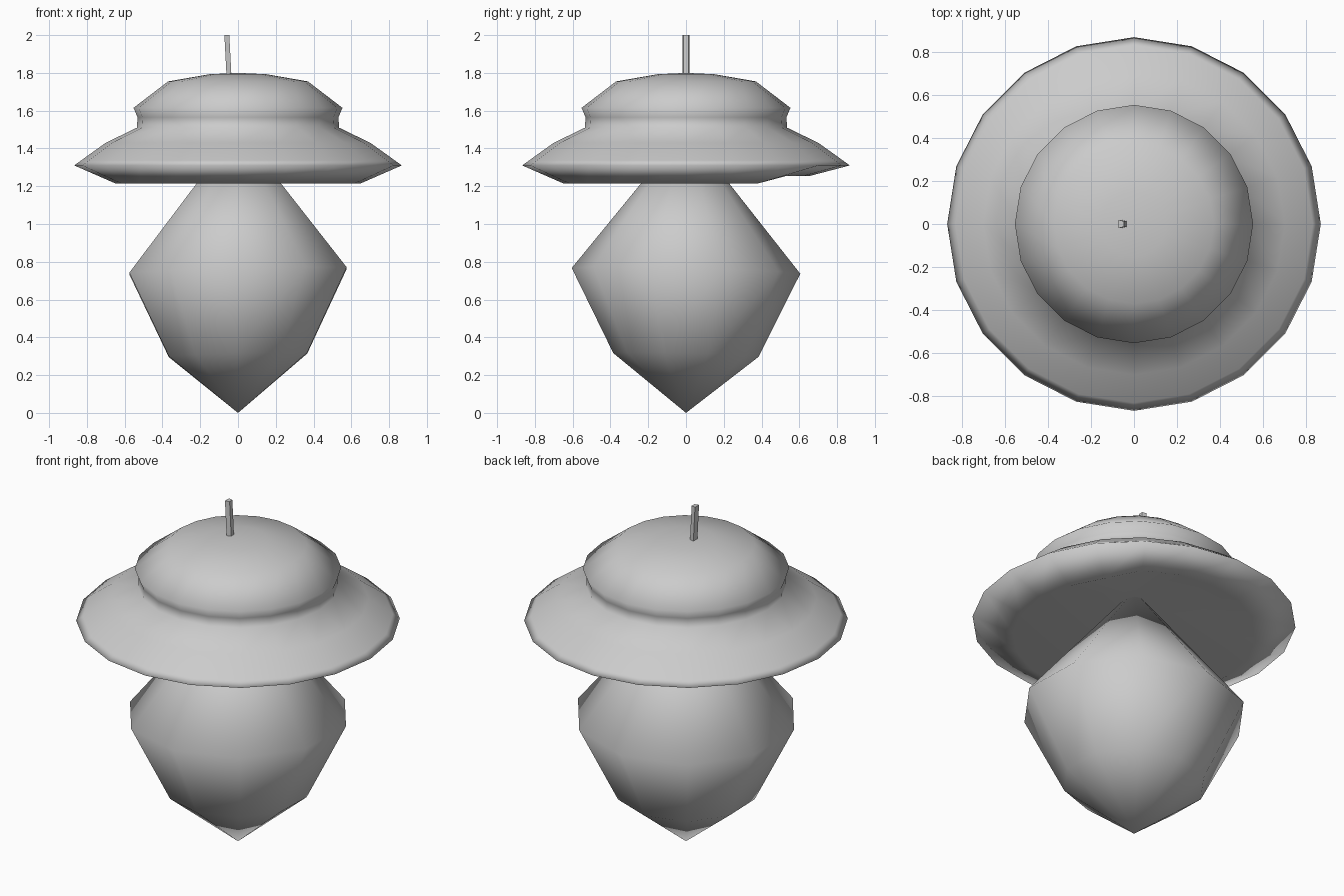
import bpy, bmesh, math

if "Cube" in bpy.data.objects:
    bpy.data.objects.remove(bpy.data.objects["Cube"])


def lathe(name, profile, sides, start, adjust=None):
    """Revolve (radius, z) points around z; zero radius makes a pole."""
    bm = bmesh.new()
    rings = []
    for i, (r, z) in enumerate(profile):
        if r == 0:
            rings.append([bm.verts.new((0, 0, z))] * sides)
            continue
        ring = []
        for k in range(sides):
            a = start + 2 * math.pi * k / sides
            co = (r * math.cos(a), r * math.sin(a), z)
            ring.append(bm.verts.new(adjust(i, *co) if adjust else co))
        rings.append(ring)
    for lo, hi in zip(rings, rings[1:]):
        for k in range(sides):
            n = (k + 1) % sides
            quad = [lo[k], lo[n], hi[n], hi[k]]
            bm.faces.new(list(dict.fromkeys(quad)))
    return finish(name, bm, True)


def finish(name, bm, smooth):
    bmesh.ops.recalc_face_normals(bm, faces=bm.faces)
    for f in bm.faces:
        f.smooth = smooth
    mesh = bpy.data.meshes.new(name)
    bm.to_mesh(mesh)
    bm.free()
    obj = bpy.data.objects.new(name, mesh)
    bpy.context.collection.objects.link(obj)
    return obj


# Nut body: ten sides, slightly tilted rings
lathe("nut_body", [(0, 0.0), (0.385, 0.307), (0.605, 0.752), (0, 1.505)], 10, math.pi / 2,
      lambda i, x, y, z: (x, y, z + 0.025 * (x - y)))

# Cap: hollow underside, wide brim, stepped dome; brim's lower edge is lifted at the back
cap_profile = [(0, 1.45), (0.65, 1.215), (0.867, 1.31), (0.83, 1.337), (0.70, 1.43),
               (0.535, 1.51), (0.532, 1.565), (0.553, 1.615), (0.37, 1.755), (0.15, 1.793), (0, 1.80)]
lathe("cap", cap_profile, 20, 0,
      lambda i, x, y, z: (x, y, 1.253 if i == 1 and y > 0.45 else z))

# Stem: small leaning four-sided stick
bm = bmesh.new()
section = [(-0.013, -0.019), (0.013, -0.013), (0.013, 0.013), (-0.013, 0.019)]
low = [bm.verts.new((-0.047 + x, y, 1.77)) for x, y in section]
top = [bm.verts.new((-0.059 + x, y, 2.0)) for x, y in section]
bm.faces.new(low)
bm.faces.new(top)
for k in range(4):
    n = (k + 1) % 4
    bm.faces.new([low[k], low[n], top[n], top[k]])
finish("stem", bm, False)
